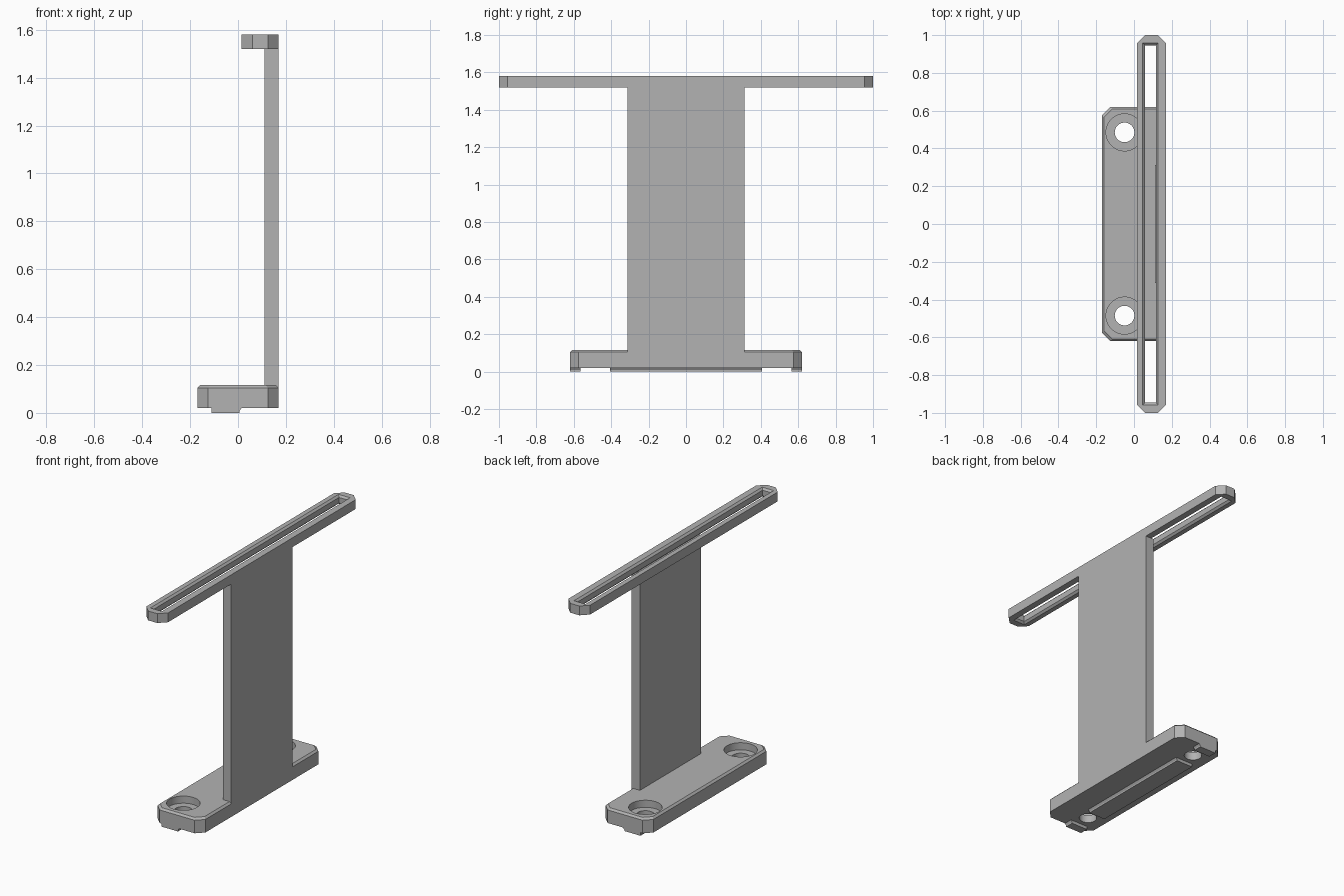
import bpy
import bmesh
from math import cos, sin, tau

old = bpy.data.objects.get("Cube")
if old:
    bpy.data.objects.remove(old, do_unlink=True)

# Single matte grey
grey = bpy.data.materials.new("light grey")
grey.use_nodes = True
colour = (0.45, 0.45, 0.45, 1)
grey.diffuse_color = colour
grey.node_tree.nodes["Principled BSDF"].inputs["Base Color"].default_value = colour


def outline(x0, x1, y0, y1, cut=0.0):
    """Rectangle, optionally with clipped corners, counter-clockwise."""
    if cut == 0:
        return [(x0, y0), (x1, y0), (x1, y1), (x0, y1)]
    return [(x0 + cut, y0), (x1 - cut, y0), (x1, y0 + cut), (x1, y1 - cut),
            (x1 - cut, y1), (x0 + cut, y1), (x0, y1 - cut), (x0, y0 + cut)]


def circle(x, y, r, n=48):
    return [(x + r * cos(tau * i / n), y + r * sin(tau * i / n)) for i in range(n)]


def loft(name, sections):
    """Closed solid through a stack of (z, outline) sections."""
    bm = bmesh.new()
    rings = [[bm.verts.new((x, y, z)) for x, y in pts] for z, pts in sections]
    bm.faces.new(rings[0][::-1])
    bm.faces.new(rings[-1])
    n = len(rings[0])
    for a, b in zip(rings, rings[1:]):
        for i in range(n):
            j = (i + 1) % n
            bm.faces.new((a[i], a[j], b[j], b[i]))
    mesh = bpy.data.meshes.new(name)
    bm.to_mesh(mesh)
    bm.free()
    mesh.materials.append(grey)
    obj = bpy.data.objects.new(name, mesh)
    bpy.context.collection.objects.link(obj)
    return obj


def cut_out(target, cutter):
    cutter.hide_render = True
    mod = target.modifiers.new("cut", "BOOLEAN")
    mod.operation = "DIFFERENCE"
    mod.solver = "EXACT"
    mod.object = cutter
    bpy.context.view_layer.objects.active = target
    bpy.ops.object.modifier_apply(modifier=mod.name)
    bpy.data.objects.remove(cutter, do_unlink=True)


# Foot with clipped corners and a bevelled top edge
body = outline(-0.17, 0.17, -0.62, 0.62, 0.045)
rim = outline(-0.158, 0.158, -0.608, 0.608, 0.042)
foot = loft("foot", [(0.02, body), (0.104, body), (0.116, rim)])

# Counterbored screw holes
for y in (-0.485, 0.485):
    cut_out(foot, loft("bore", [(-0.1, circle(-0.05, y, 0.052)), (0.3, circle(-0.05, y, 0.052))]))
    cut_out(foot, loft("counterbore", [(0.07, circle(-0.05, y, 0.098)), (0.3, circle(-0.05, y, 0.098))]))

# Locating ribs under the foot
for name, y0, y1 in (("front_rib", -0.62, -0.565), ("middle_rib", -0.405, 0.405), ("back_rib", 0.565, 0.62)):
    loft(name, [(0.0, outline(-0.11, 0.006, y0, y1)),
                (0.008, outline(-0.11, 0.006, y0, y1)),
                (0.021, outline(-0.11, 0.015, y0, y1))])

# Upright plate
loft("upright_plate", [(0.1, outline(0.11, 0.17, -0.312, 0.312)),
                       (1.522, outline(0.11, 0.17, -0.312, 0.312))])

# Top bar with a long slot, bevelled at both mouths
bar_shape = outline(0.015, 0.17, -1.0, 1.0, 0.045)
bar = loft("top_bar", [(1.52, bar_shape), (1.58, bar_shape)])
wide = outline(0.046, 0.128, -0.958, 0.958)
narrow = outline(0.058, 0.116, -0.946, 0.946)
cut_out(bar, loft("slot", [(1.5, wide), (1.52, wide), (1.532, narrow),
                           (1.568, narrow), (1.58, wide), (1.6, wide)]))

# Smooth bores, crisp edges
for obj in (foot,):
    bpy.ops.object.select_all(action="DESELECT")
    obj.select_set(True)
    bpy.context.view_layer.objects.active = obj
    bpy.ops.object.shade_smooth_by_angle(angle=0.4)
